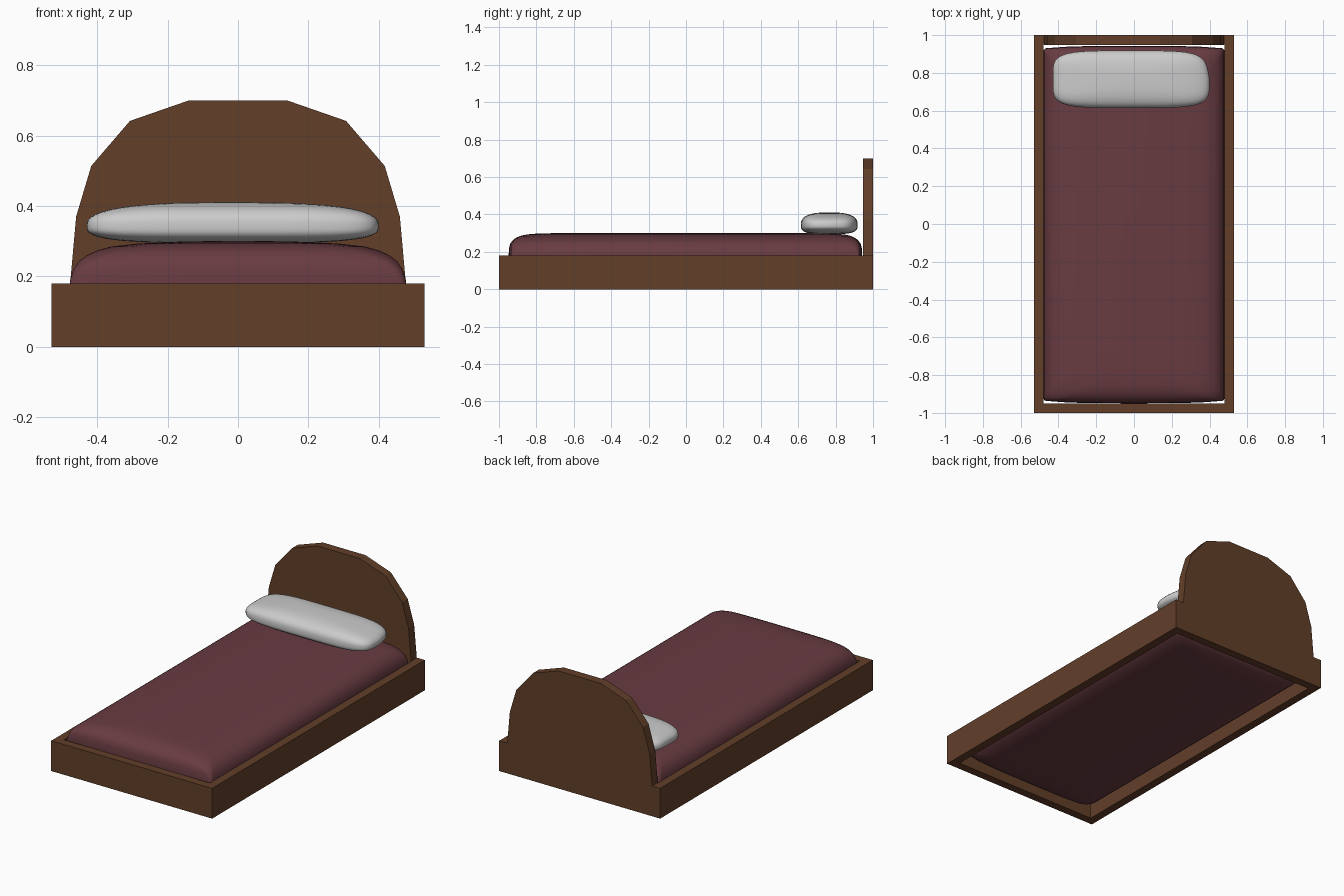
import bpy, bmesh, math

if "Cube" in bpy.data.objects:
    bpy.data.objects.remove(bpy.data.objects["Cube"])


def material(name, rgb):
    m = bpy.data.materials.new(name)
    m.diffuse_color = (*rgb, 1)
    m.use_nodes = True
    m.node_tree.nodes["Principled BSDF"].inputs["Base Color"].default_value = m.diffuse_color
    return m


wood = material("brown wood", (0.122, 0.049, 0.022))
maroon = material("maroon bedding", (0.138, 0.044, 0.053))
white = material("grey white pillow", (0.6, 0.6, 0.6))


def finish(bm, name, mat, smooth=False):
    bmesh.ops.recalc_face_normals(bm, faces=bm.faces)
    me = bpy.data.meshes.new(name)
    bm.to_mesh(me)
    bm.free()
    ob = bpy.data.objects.new(name, me)
    bpy.context.collection.objects.link(ob)
    me.materials.append(mat)
    if smooth:
        bpy.ops.object.select_all(action='DESELECT')
        ob.select_set(True)
        bpy.context.view_layer.objects.active = ob
        bpy.ops.object.shade_smooth_by_angle(angle=math.radians(60))
    return ob


def loft(rings, closed=False):
    """Skin a list of point rings; cap the ends unless closed."""
    bm = bmesh.new()
    vs = [[bm.verts.new(p) for p in r] for r in rings]
    n = len(vs[0])
    pairs = list(zip(vs, vs[1:])) + ([(vs[-1], vs[0])] if closed else [])
    for a, b in pairs:
        for i in range(n):
            j = (i + 1) % n
            bm.faces.new((a[i], a[j], b[j], b[i]))
    if not closed:
        bm.faces.new(vs[0])
        bm.faces.new(vs[-1])
    return bm


def rect(hx, hy, z):
    return [(-hx, -hy, z), (hx, -hy, z), (hx, hy, z), (-hx, hy, z)]


# Open rectangular bed frame
finish(loft([rect(0.53, 1, 0), rect(0.53, 1, 0.18),
             rect(0.48, 0.95, 0.18), rect(0.48, 0.95, 0)], closed=True),
       "bed_frame", wood)

# Faceted arched headboard
half = [(0.477, 0.18), (0.46, 0.37), (0.417, 0.514), (0.307, 0.642), (0.14, 0.70)]
arch = half + [(-x, z) for x, z in reversed(half)]
finish(loft([[(x, y, z) for x, z in arch] for y in (0.947, 1.0)]), "headboard", wood)


# Mattress: stacked rings with rounded corners and softly bowed ends
def soft_ring(hx, hy, r, z):
    flat = hx - r
    right = [(flat * i / 4, 0) for i in range(5)]
    for k in range(1, 6):
        a = k / 5 * math.pi / 2
        right.append((flat + r * math.sin(a), r * (1 - math.cos(a))))
    right = [(x, d + 0.014 * (x / hx) ** 4) for x, d in right]
    end = [(-x, d) for x, d in reversed(right[1:])] + right
    front = [(x, -hy + d - 0.003, z) for x, d in end]
    back = [(-x, -y - 0.006, z) for x, y, z in front]
    return front + back


upper = [(0.479, 0.946, 0.014, 0.16), (0.477, 0.945, 0.018, 0.19),
         (0.468, 0.943, 0.03, 0.22), (0.452, 0.937, 0.045, 0.243),
         (0.43, 0.925, 0.06, 0.26), (0.40, 0.908, 0.075, 0.274),
         (0.36, 0.885, 0.09, 0.285), (0.29, 0.85, 0.10, 0.293),
         (0.2, 0.79, 0.10, 0.298), (0.1, 0.7, 0.08, 0.30)]
lower = [(x, y, r, 0.302 - z) for x, y, r, z in reversed(upper)]
finish(loft([soft_ring(*p) for p in lower + upper]), "mattress", maroon, True)

# Pillow: cube projected onto a soft rounded form with a flatter underside
bm = bmesh.new()
bmesh.ops.create_cube(bm, size=2)
bmesh.ops.subdivide_edges(bm, edges=bm.edges[:], cuts=15, use_grid_fill=True)
E2 = 4.6
for v in bm.verts:
    x, y, z = (math.sin(c * math.pi / 4) / math.sin(math.pi / 4) for c in v.co)
    E1 = 2.7 if z > 0 else 3.2
    f = (abs(x) ** E2 + abs(y) ** E2) ** (E1 / E2) + abs(z) ** E1
    x, y, z = (c * f ** (-1 / E1) for c in (x, y, z))
    # right end slants in towards the headboard
    x -= 0.06 * max(0, x) ** 2 * max(0, y)
    v.co = (-0.015 + 0.415 * x, 0.766 + 0.152 * y,
            0.343 + (0.068 if z > 0 else 0.049) * z)
finish(bm, "pillow", white, True)
